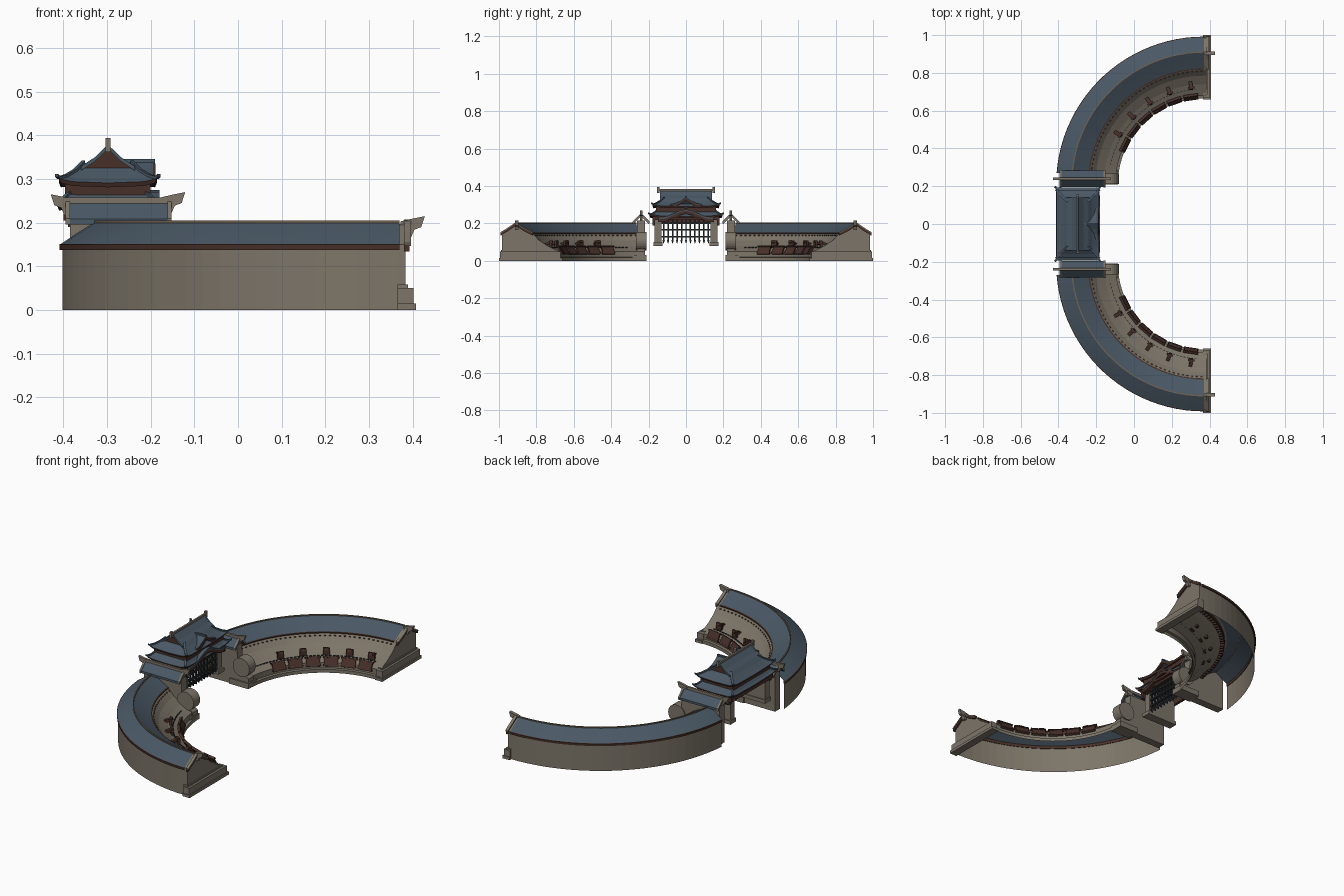
import bpy, math
from mathutils import Matrix, Vector

if "Cube" in bpy.data.objects:
    bpy.data.objects.remove(bpy.data.objects["Cube"])

def mat(name, c):
    m = bpy.data.materials.new(name)
    m.diffuse_color = (*c, 1)
    m.use_nodes = True
    m.node_tree.nodes["Principled BSDF"].inputs["Base Color"].default_value = m.diffuse_color
    return m

STONE = mat("warm grey stone", (.205, .178, .140))
BLUE = mat("blue slate roof", (.068, .098, .130))
BROWN = mat("dark red wood", (.066, .030, .022))
IRON = mat("dark iron", (.022, .026, .028))
TAN = mat("tan ridge", (.17, .125, .085))

CX, CY = .37, .21          # centre of the curved wall (mirrored in y)
A0, A1 = math.radians(90), math.radians(175.5)


def add(name, m, *parts):
    """Join several (verts, faces) parts into one object."""
    V, F = [], []
    for v, f in parts:
        n = len(V)
        V += [tuple(p) for p in v]
        F += [[i + n for i in q] for q in f]
    me = bpy.data.meshes.new(name)
    me.from_pydata(V, [], F)
    me.materials.append(m)
    ob = bpy.data.objects.new(name, me)
    bpy.context.collection.objects.link(ob)
    return ob


def flip(part, s):
    v, f = part
    return ([(p[0], p[1] * s, p[2]) for p in v], f if s > 0 else [q[::-1] for q in f])


def prism(pts, axis, a, b):
    """Extrude a 2D outline (y,z) along x, or (x,z) along y."""
    put = (lambda p, t: (t, p[0], p[1])) if axis == 'x' else (lambda p, t: (p[0], t, p[1]))
    n = len(pts)
    v = [put(p, a) for p in pts] + [put(p, b) for p in pts]
    f = [list(range(n))[::-1], list(range(n, 2 * n))]
    f += [[i, (i + 1) % n, n + (i + 1) % n, n + i] for i in range(n)]
    return v, f


def box(x0, x1, y0, y1, z0, z1):
    return prism([(y0, z0), (y1, z0), (y1, z1), (y0, z1)], 'x', x0, x1)


def polar_box(r, ang, z, dr, dt, dz, tilt=0):
    """Box placed on the arc: radial, tangential and vertical size."""
    v, f = box(-dr / 2, dr / 2, -dt / 2, dt / 2, -dz / 2, dz / 2)
    M = (Matrix.Translation((CX, CY, z)) @ Matrix.Rotation(ang, 4, 'Z')
         @ Matrix.Translation((r, 0, 0)) @ Matrix.Rotation(tilt, 4, 'Y'))
    return [M @ Vector(p) for p in v], f


def sweep(profile, closed=False, n=24):
    """Sweep an (r,z) profile round the arc."""
    k = len(profile)
    v, f = [], []
    for i in range(n + 1):
        a = A0 + (A1 - A0) * i / n
        v += [(CX + r * math.cos(a), CY + r * math.sin(a), z) for r, z in profile]
    for i in range(n):
        for j in range(k if closed else k - 1):
            j2 = (j + 1) % k
            f.append([i * k + j, i * k + j2, (i + 1) * k + j2, (i + 1) * k + j])
    return v, f


def hip(cx, rings):
    """Loft rectangular rings (half x, half y, z, corner lift) into a roof."""
    v, f = [], []
    t = (-1, -.75, 0, .75)
    for hx, hy, z, lift in rings:
        for ax, ay, bx, by in ((-1, -1, 1, -1), (1, -1, 1, 1), (1, 1, -1, 1), (-1, 1, -1, -1)):
            for s in t:
                u = (s + 1) / 2
                v.append((cx + hx * (ax + (bx - ax) * u), hy * (ay + (by - ay) * u),
                          z + lift * abs(s) ** 4))
    for i in range(len(rings) - 1):
        for j in range(16):
            f.append([i * 16 + j, i * 16 + (j + 1) % 16, i * 16 + 16 + (j + 1) % 16, i * 16 + 16 + j])
    return v, f


def band(line, t):
    """Closed outline of a polyline thickened downwards."""
    return line + [(a, z - t) for a, z in line[::-1]]


def finial(x, z, d, y, w=.018):
    o = [(-.012, -.035), (.012, -.035), (.02, -.016), (.036, -.01), (.044, .015), (.014, .009), (-.012, .003)]
    return prism([(x + d * a, z + b) for a, b in o], 'y', y - w / 2, y + w / 2)


inner = [(.455, 0), (.455, .018), (.468, .02), (.468, .05), (.53, .08), (.575, .11), (.605, .142), (.63, .158)]
for s, side in ((1, "left"), (-1, "right")):
    def put(name, m, *parts):
        return add(side + "_" + name, m, *[flip(p, s) for p in parts])

    # curved wall and its roof
    put("outer_wall", STONE, sweep([(.775, 0), (.775, .148)]))
    put("inner_wall", STONE, sweep(inner))
    put("wall_roof", BLUE, sweep([(.782, .149), (.742, .175), (.70, .201), (.655, .175), (.608, .149)]))
    put("eave_boards", BROWN, sweep([(.772, .138), (.781, .138), (.782, .15), (.772, .154)], True),
        sweep([(.620, .138), (.609, .138), (.607, .15), (.62, .154)], True))
    put("wall_ridge", TAN, sweep([(.697, .198), (.697, .205), (.703, .205), (.703, .198)], True))
    angs = [A0 + (A1 - A0) * (i + .5) / 36 for i in range(36)]
    put("rafters", BROWN, *[polar_box(.606, a, .133, .018, .009, .01) for a in angs])

    # stepped end wall
    cap = [(CY + r, z) for r, z in inner] + [(CY + .70, .197), (CY + .775, .15), (CY + .775, 0)]
    put("end_wall", STONE, prism(cap, 'x', .366, .384),
        box(.365, .408, .66, 1.0, 0, .015), box(.365, .402, .67, .995, .015, .05),
        box(.365, .390, .685, .99, .05, .058), finial(.384, .2, 1, CY + .695))
    gable = [(CY + .607, .15), (CY + .66, .176), (CY + .70, .204), (CY + .74, .176), (CY + .782, .15)]
    put("end_gable_boards", BROWN, prism(band(gable, .016), 'x', .38, .393))
    put("end_gable_tiles", STONE, prism(band([(a, z + .003) for a, z in gable], .006), 'x', .38, .396))

    # slanted wooden screens, struts and low rail
    scr, frame, struts = [], [], []
    for i in range(6):
        a = math.radians(98.5 + i * 11)
        scr.append(polar_box(.464, a, .056, .008, .07, .046, .5))
        frame += [polar_box(.457, a, .04, .014, .076, .007, .5),
                  polar_box(.474, a, .076, .014, .08, .007, .5)]
        if i < 5:
            b = math.radians(97.5 + i * 13)
            struts += [polar_box(.53, b, .094, .05, .018, .014, .4),
                       polar_box(.515, b, .088, .012, .034, .04)]
    put("screens", BROWN, *scr)
    put("screen_frames", BROWN, *frame)
    put("struts", BROWN, *struts)
    put("low_rail", IRON, *[polar_box(.505, math.radians(95 + i * 2.2), .071, .004, .012, .005) for i in range(34)])

    # straight wall beside the gate, with drum stone and small roof
    body = [(-.385, 0), (-.09, 0), (-.09, .05), (-.125, .08), (-.155, .13), (-.16, .215), (-.385, .215)]
    drum = [(-.13 + .05 * math.cos(i * math.pi / 12), .105 + .05 * math.sin(i * math.pi / 12)) for i in range(24)]
    put("gate_side_wall", STONE, prism(body, 'y', .218, .262),
        box(-.20, -.085, .21, .285, 0, .03))
    put("drum_stone", STONE, prism(drum, 'y', .212, .268))
    put("side_roof", BLUE, prism(band([(.197, .208), (.24, .25), (.283, .208)], .012), 'x', -.39, -.155))
    put("side_roof_ridge", STONE, box(-.395, -.15, .234, .246, .244, .258),
        finial(-.165, .255, 1, .24, .013), finial(-.385, .25, -1, .24, .013),
        *[prism(band([(.194, .21), (.24, .255), (.286, .21)], .014), 'x', x, x + .01) for x in (-.395, -.162)])

    # gate pillar
    put("gate_pillar", STONE, box(-.385, -.215, .13, .168, .085, .22), box(-.39, -.205, .125, .175, .08, .1))

# gate beams and arched lintel
GX = -.298
arch = [(-.15, .222), (-.11, .226), (-.07, .243), (-.03, .262), (0, .267), (.03, .262), (.07, .243), (.11, .226), (.15, .222)]
add("gate_beams", BROWN, box(-.40, -.385, -.18, .18, .205, .24), box(-.39, -.2, -.18, -.165, .19, .24),
    box(-.39, -.2, .165, .18, .19, .24), box(-.215, -.2, -.18, .18, .218, .24))
add("arched_lintel", BROWN, prism(band(arch, .016), 'x', -.215, -.182))
add("arched_lintel_tiles", BLUE, prism(band([(y, z + .008) for y, z in arch], .008), 'x', -.25, -.18))

# portcullis
bars = []
for i in range(11):
    y = -.12 + i * .024
    bars.append(box(-.226, -.218, y - .004, y + .004, .11, .235))
    bars.append(prism([(y - .007, .112), (y, .09), (y + .007, .112)], 'x', -.228, -.216))
bars += [box(-.229, -.215, -.13, .13, z - .004, z + .004) for z in (.13, .165, .2)]
add("portcullis", IRON, *bars)

# lower and upper hipped roofs
low = [(.116, .194, .238, .010), (.105, .178, .247, .004), (.088, .155, .268, 0)]
up = [(.112, .178, .291, .010), (.095, .16, .302, .004), (.075, .14, .318, 0), (.056, .118, .337, 0)]
for nm, r in (("lower", low), ("upper", up)):
    add(nm + "_roof", BLUE, hip(GX, r))
    hx, hy, z, l = r[0]
    add(nm + "_eave", BROWN, hip(GX, [(hx - .02, hy - .02, z - .008, l), (hx - .004, hy - .004, z - .01, l),
                                      (hx, hy, z, l)]))
    # hip ridges running to the corners
    hips = []
    for sx in (-1, 1):
        for sy in (-1, 1):
            pts = [Vector((GX + sx * a, sy * b, c + e - .001)) for a, b, c, e in r]
            pts.insert(0, pts[0] + Vector((sx * .005, sy * .005, .005)))
            w = Vector((.004, -.004 * sx * sy, 0))
            v = [q for p in pts for q in (p - w, p + w, p + w + Vector((0, 0, .006)), p - w + Vector((0, 0, .006)))]
            f = [[i * 4 + j, i * 4 + (j + 1) % 4, i * 4 + 4 + (j + 1) % 4, i * 4 + 4 + j]
                 for i in range(len(pts) - 1) for j in range(4)]
            hips.append((v, f + [[3, 2, 1, 0]]))
    add(nm + "_hip_ridges", BLUE, *hips)
add("upper_storey", BROWN, box(GX - .098, GX + .098, -.16, .16, .262, .296))

# gabled top, ridge along y
top = [(GX - .062, .328), (GX - .03, .349), (GX, .378), (GX + .03, .349), (GX + .062, .328)]
add("top_roof", BLUE, prism(band(top, .008), 'y', -.135, .135))
add("top_pediment", BROWN, prism([(GX - .055, .325), (GX + .055, .325), (GX, .37)], 'y', -.132, .132))
add("top_barge_boards", BLUE, *[prism(band([(x, z + .001) for x, z in top], .010), 'y', s * .13, s * .14) for s in (1, -1)])
add("top_ridge", STONE, box(GX - .005, GX + .005, -.145, .145, .374, .384),
    *[box(GX - .006, GX + .006, min(s * .142, s * .155), max(s * .142, s * .155), .362, .394) for s in (1, -1)])

# gable dormer facing the courtyard
dorm = [(-.085, .302), (-.055, .308), (-.025, .324), (0, .341), (.025, .324), (.055, .308), (.085, .302)]
add("dormer_roof", BLUE, prism(band(dorm, .008), 'x', -.262, -.193))
add("dormer_boards", BROWN, prism(band([(y, z - .005) for y, z in dorm], .013), 'x', -.2, -.189))
add("dormer_pediment", IRON, prism([(-.06, .296), (.06, .296), (.03, .313), (0, .332), (-.03, .313)], 'x', -.25, -.206))
add("dormer_ridge", BLUE, box(-.262, -.19, -.005, .005, .336, .346))
